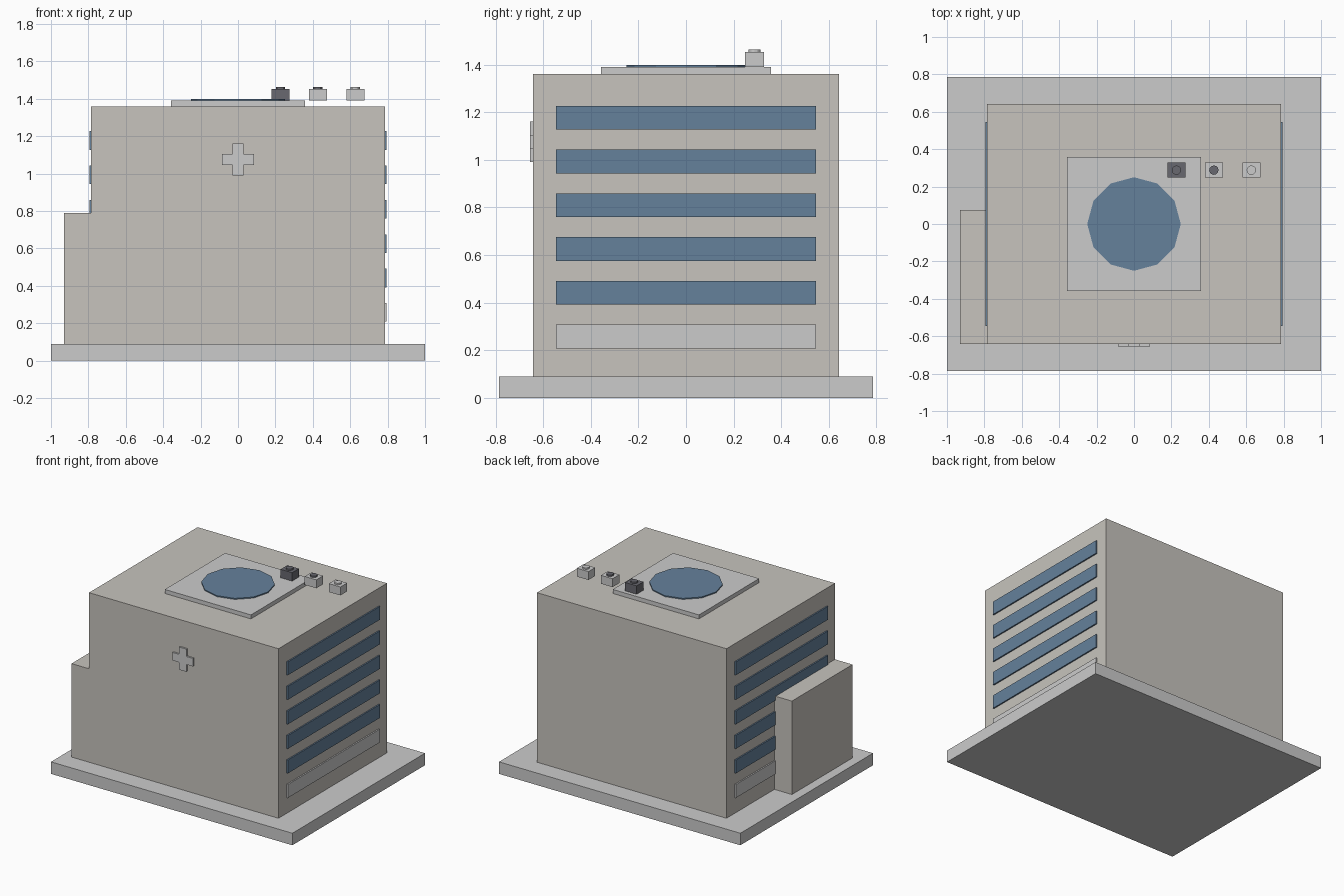
import bpy, bmesh, math

if "Cube" in bpy.data.objects:
    bpy.data.objects.remove(bpy.data.objects["Cube"])


def material(name, rgb):
    m = bpy.data.materials.new(name)
    m.diffuse_color = (*rgb, 1)
    m.use_nodes = True
    m.node_tree.nodes["Principled BSDF"].inputs["Base Color"].default_value = m.diffuse_color
    return m


WALL = material("pale_wall", (0.57, 0.55, 0.51))
GLASS = material("blue", (0.13, 0.22, 0.33))
DARK = material("dark_grey", (0.14, 0.14, 0.16))


def finish(name, bm, mat):
    bmesh.ops.recalc_face_normals(bm, faces=bm.faces)
    mesh = bpy.data.meshes.new(name)
    bm.to_mesh(mesh)
    bm.free()
    if mat:
        mesh.materials.append(mat)
    ob = bpy.data.objects.new(name, mesh)
    bpy.context.collection.objects.link(ob)
    return ob


def box(name, x, y, z, mat=None):
    """Box from (min, max) ranges on each axis."""
    bm = bmesh.new()
    bmesh.ops.create_cube(bm, size=1)
    for v in bm.verts:
        v.co = [(r[0] + r[1]) / 2 + c * (r[1] - r[0]) for r, c in zip((x, y, z), v.co)]
    return finish(name, bm, mat)


def disc(name, centre, radius, z, sides, mat=None):
    """Upright flat-sided cylinder."""
    bm = bmesh.new()
    ring = [bm.verts.new((centre[0] + radius * math.cos(a), centre[1] + radius * math.sin(a), z[0]))
            for a in (math.tau * i / sides for i in range(sides))]
    face = bm.faces.new(ring)
    top = bmesh.ops.extrude_face_region(bm, geom=[face], use_keep_orig=True)["geom"]
    for v in top:
        if isinstance(v, bmesh.types.BMVert):
            v.co.z = z[1]
    return finish(name, bm, mat)


# Plinth, main block and side wing
box("plinth", (-1, 1), (-0.785, 0.785), (0, 0.09))
box("main_block", (-0.785, 0.785), (-0.642, 0.642), (0.09, 1.36), WALL)
box("side_wing", (-0.93, -0.785), (-0.642, 0.075), (0.09, 0.79), WALL)

# Window bands on both sides, the lowest one grey
for side, label in ((1, "right"), (-1, "left")):
    for i in range(6):
        z = 0.208 + 0.1838 * i
        xs = sorted((side * 0.784, side * 0.795))
        box(f"window_band_{label}_{i + 1}", xs, (-0.545, 0.545), (z, z + 0.1), GLASS if i else None)

# Wall cross: one outline extruded
a, b = 0.03, 0.085
outline = [(a, b), (a, a), (b, a), (b, -a), (a, -a), (a, -b),
           (-a, -b), (-a, -a), (-b, -a), (-b, a), (-a, a), (-a, b)]
bm = bmesh.new()
face = bm.faces.new([bm.verts.new((x, -0.641, 1.075 + z)) for x, z in outline])
for v in bmesh.ops.extrude_face_region(bm, geom=[face], use_keep_orig=True)["geom"]:
    if isinstance(v, bmesh.types.BMVert):
        v.co.y = -0.655
finish("wall_cross", bm, None)

# Landing pad
box("landing_pad", (-0.357, 0.357), (-0.357, 0.357), (1.36, 1.39))
disc("landing_circle", (0, 0), 0.25, (1.388, 1.398), 12, GLASS)

# Rooftop ventilation units with fan caps
for i, (body, cap) in enumerate(((DARK, DARK), (None, DARK), (None, None))):
    x = 0.227 + 0.2 * i
    box(f"vent_unit_{i + 1}", (x - 0.048, x + 0.048), (0.248, 0.328), (1.39, 1.453), body)
    disc(f"vent_cap_{i + 1}", (x, 0.288), 0.025, (1.45, 1.464), 12, cap)
